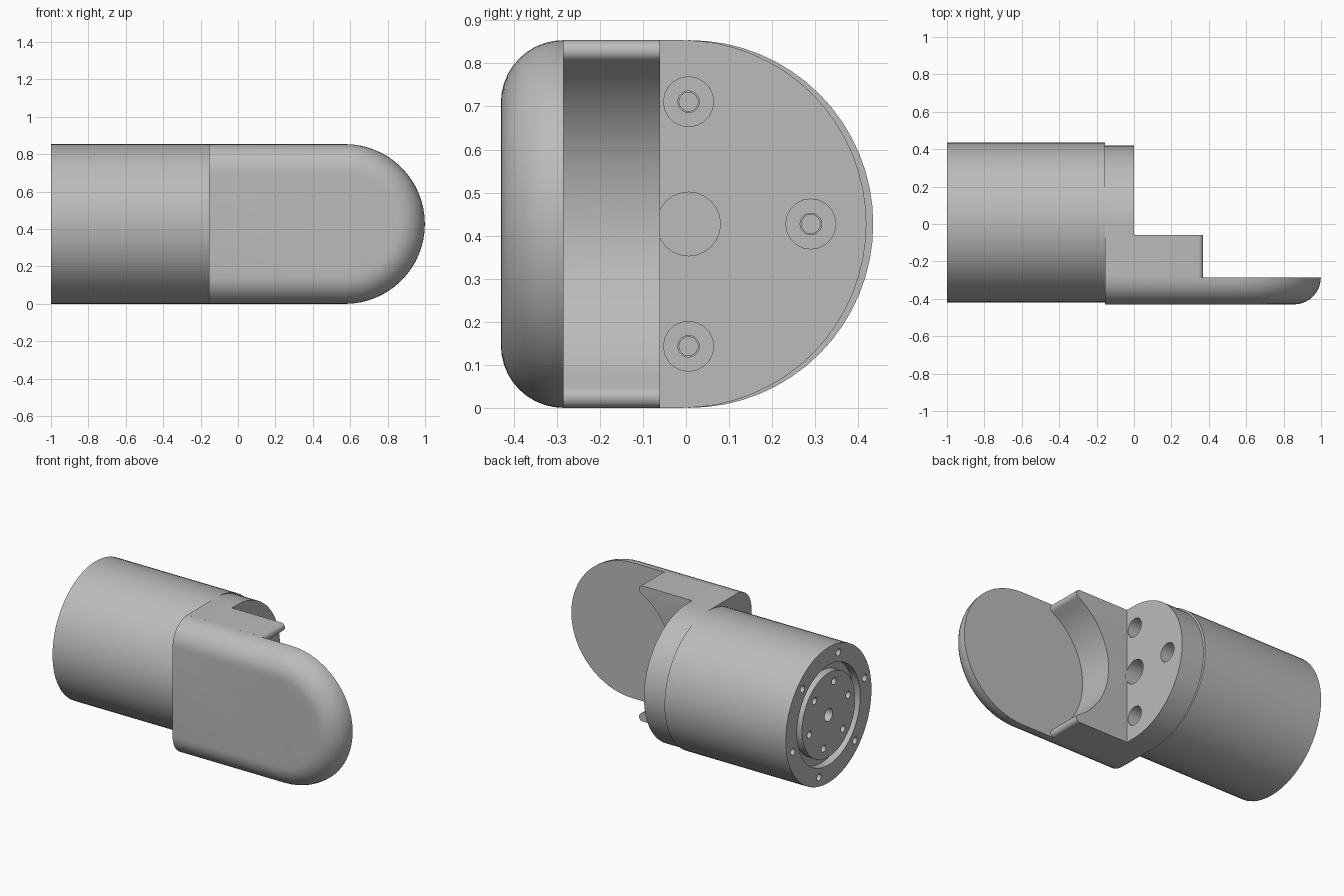
import bpy, bmesh, math
from mathutils import Vector

cube = bpy.data.objects.get("Cube")
if cube:
    bpy.data.objects.remove(cube, do_unlink=True)

R = 0.427            # main radius, also the height of the shaft axis
SHAFT_Y = 0.006      # motor axis
PIVOT_X = 0.572      # centre of the round plate end
PLATE_Y = -0.285     # inner face of the plate
FILLET = 0.145

metal = bpy.data.materials.new("grey metal")
metal.use_nodes = True
grey = (0.5, 0.5, 0.5, 1)
metal.diffuse_color = grey
metal.node_tree.nodes["Principled BSDF"].inputs["Base Color"].default_value = grey


def make(name, bm):
    bmesh.ops.recalc_face_normals(bm, faces=bm.faces)
    mesh = bpy.data.meshes.new(name)
    bm.to_mesh(mesh)
    bm.free()
    obj = bpy.data.objects.new(name, mesh)
    bpy.context.collection.objects.link(obj)
    return obj


def loft(name, rings):
    """Closed solid through rings of matching points."""
    bm = bmesh.new()
    loops = [[bm.verts.new(p) for p in ring] for ring in rings]
    n = len(loops[0])
    for a, b in zip(loops, loops[1:]):
        for i in range(n):
            j = (i + 1) % n
            bm.faces.new((a[i], a[j], b[j], b[i]))
    bm.faces.new(loops[0])
    bm.faces.new(loops[-1])
    return make(name, bm)


def lathe(name, centre, axis, profile, sides):
    """Solid of revolution; profile holds (distance along axis, radius)."""
    bm = bmesh.new()
    pts = [(profile[0][0], 0)] + list(profile) + [(profile[-1][0], 0)]
    verts = [bm.verts.new((r, 0, h)) for h, r in pts]
    edges = [bm.edges.new(pair) for pair in zip(verts, verts[1:])]
    bmesh.ops.spin(bm, geom=verts + edges, cent=(0, 0, 0), axis=(0, 0, 1),
                   angle=math.tau, steps=sides)
    bmesh.ops.remove_doubles(bm, verts=bm.verts, dist=0.0001)
    turn = Vector(axis).to_track_quat('Z', 'Y')
    for v in bm.verts:
        v.co = turn @ v.co + Vector(centre)
    return make(name, bm)


def combine(target, tool, operation='DIFFERENCE'):
    """Apply a boolean and discard the tool."""
    mod = target.modifiers.new("cut", 'BOOLEAN')
    mod.object = tool
    mod.operation = operation
    mod.solver = 'EXACT'
    bpy.context.view_layer.objects.active = target
    bpy.ops.object.modifier_apply(modifier=mod.name)
    bpy.data.objects.remove(tool, do_unlink=True)


def arc(cx, cz, r, start, end, steps):
    angles = [math.radians(start + (end - start) * i / steps) for i in range(steps + 1)]
    return [(cx + r * math.cos(a), cz + r * math.sin(a)) for a in angles]


def circle_spots(r, count, start):
    return arc(0, 0, r, start, start + 360, count)[:-1]


# Plate: round-ended slab with a rounded outer edge
def plate_ring(t):
    r = R - FILLET * (1 - math.cos(t))
    outline = [(-0.155, -r)] + arc(PIVOT_X, 0, r, -90, 90, 32) + [(-0.155, r)]
    return [(x, PLATE_Y - FILLET * math.sin(t), z + R) for x, z in outline]


bracket = loft("bracket", [plate_ring(math.pi / 2 * i / 10) for i in range(11)])

# Flange: disc that bolts onto the motor
outline = [(PLATE_Y - 0.001, -R)] + arc(-0.008, 0, R, -90, 90, 32) + [(PLATE_Y - 0.001, R)]
flange = loft("flange", [[(x, y, z + R) for y, z in outline] for x in (-0.155, 0)])

# Web: block with a concave end and rounded horns
TIP, TIP_X = 0.025, 0.345
dx, dz = PIVOT_X - TIP_X, R - TIP
reach = math.hypot(dx, dz) - TIP
slope = math.degrees(math.atan2(dz, dx))
horn = arc(TIP_X, R - TIP, TIP, 90, -slope, 8)
hollow = arc(PIVOT_X, 0, reach, 180 - slope, 180 + slope, 24)[1:-1]
outline = [(-0.05, R)] + horn + hollow + [(x, -z) for x, z in reversed(horn)] + [(-0.05, -R)]
web = loft("web", [[(x, y, z + R) for x, z in outline] for y in (PLATE_Y - 0.001, -0.06)])

# Rounded mouth where the screw channel leaves the web
CHANNEL_Y = -0.278
flare = [(0.08, 0.058), (0.1, 0.06), (0.117, 0.067), (0.132, 0.08), (0.146, 0.102), (0.25, 0.102)]
combine(web, lathe("flare", (0, CHANNEL_Y, R), (1, 0, 0), flare, 32))

combine(flange, web, 'UNION')
combine(bracket, flange, 'UNION')

# Flange holes: a central bore and four counterbored screw holes
combine(bracket, lathe("bore", (0, SHAFT_Y, R), (1, 0, 0), [(-0.2, 0.074), (0.01, 0.074)], 24))
for y, z in circle_spots(0.284, 4, 0):
    end = 0.37 if y < -0.1 else 0.02
    steps = [(-0.2, 0.025), (-0.08, 0.025), (-0.08, 0.058), (end, 0.058)]
    combine(bracket, lathe("screw_hole", (0, SHAFT_Y + y, R + z), (1, 0, 0), steps, 20))

# Plate holes: a central bore and six counterbored screw holes
combine(bracket, lathe("bore", (PIVOT_X, 0, R), (0, 1, 0), [(-0.5, 0.076), (-0.2, 0.076)], 24))
for x, z in circle_spots(0.205, 6, 30):
    steps = [(-0.5, 0.058), (-0.355, 0.058), (-0.355, 0.027), (-0.2, 0.027)]
    combine(bracket, lathe("screw_hole", (PIVOT_X + x, 0, R + z), (0, 1, 0), steps, 20))

# Motor: drum with a ring groove and a shaft socket in its rear face
drum = [(-0.95, 0.04), (-1, 0.04), (-1, 0.265), (-0.95, 0.265), (-0.95, 0.315),
        (-1, 0.315), (-1, R), (-0.155, R)]
motor = lathe("motor", (0, SHAFT_Y + 0.002, R), (1, 0, 0), drum, 64)

# Motor screw holes: two rings at the rear, one at the front
for radius, count, start, ends in ((0.37, 6, 105, (-1.05, -0.94)),
                                   (0.2, 6, 105, (-1.05, -0.94)),
                                   (0.284, 4, 0, (-0.22, -0.1))):
    for y, z in circle_spots(radius, count, start):
        steps = [(h, 0.022) for h in ends]
        combine(motor, lathe("screw_hole", (0, SHAFT_Y + y, R + z), (1, 0, 0), steps, 16))

# Colour and shading
for obj in (bracket, motor):
    obj.data.materials.clear()
    obj.data.materials.append(metal)
    for face in obj.data.polygons:
        face.material_index = 0
    bpy.ops.object.select_all(action='DESELECT')
    obj.select_set(True)
    bpy.context.view_layer.objects.active = obj
    bpy.ops.object.shade_smooth_by_angle(angle=math.radians(30))
